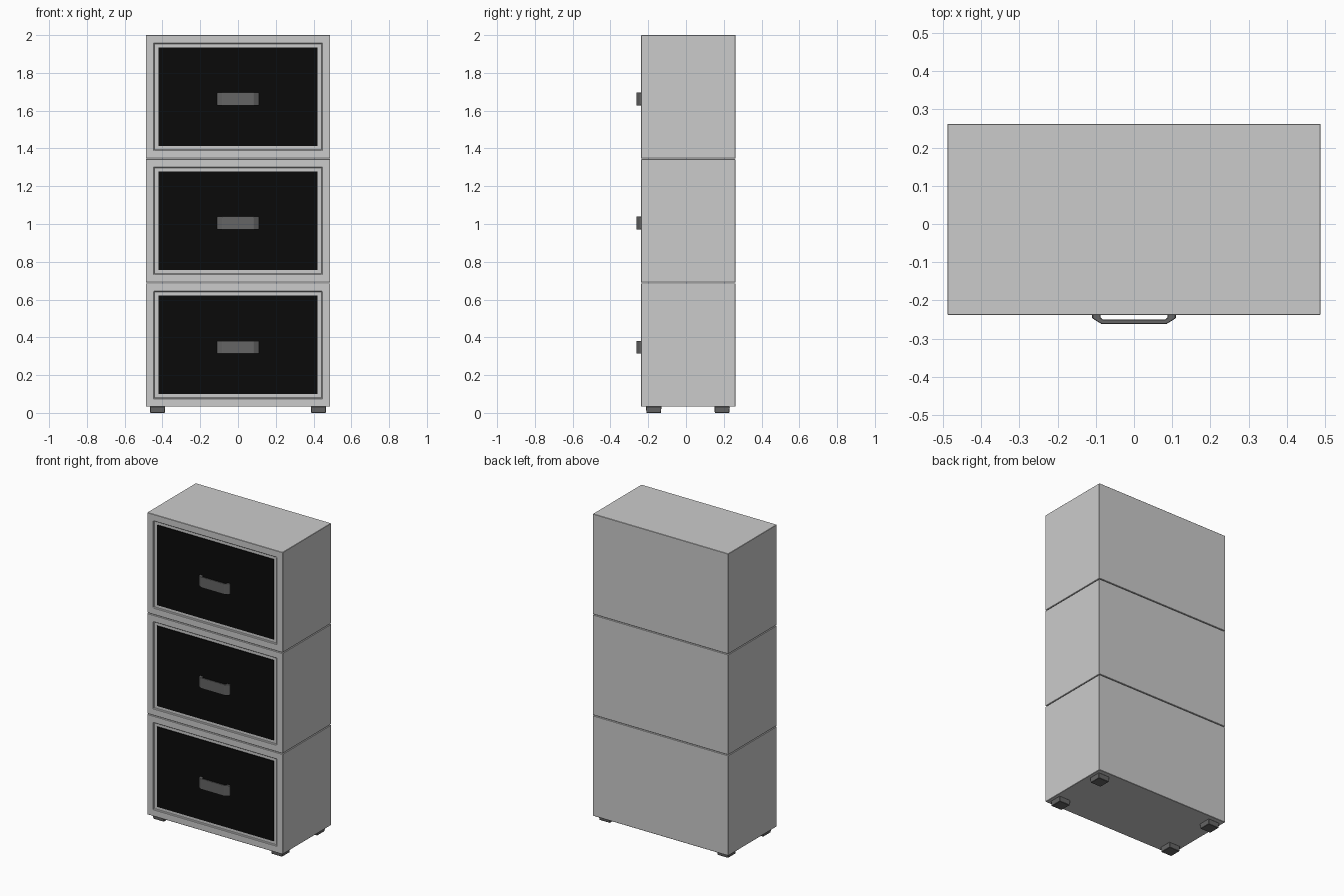
import bpy, bmesh

if "Cube" in bpy.data.objects:
    bpy.data.objects.remove(bpy.data.objects["Cube"])

HALF_W, FRONT, BACK = 0.488, -0.238, 0.262
BASE, PITCH, HEIGHT = 0.033, 0.657, 0.653
MID_Y = (FRONT + BACK) / 2

black = bpy.data.materials.new("black_panel")
black.diffuse_color = (0.003, 0.003, 0.003, 1)
black.use_nodes = True
black.node_tree.nodes["Principled BSDF"].inputs["Base Color"].default_value = black.diffuse_color
dark = bpy.data.materials.new("dark_metal")
dark.diffuse_color = (0.13, 0.13, 0.13, 1)
dark.use_nodes = True
dark.node_tree.nodes["Principled BSDF"].inputs["Base Color"].default_value = dark.diffuse_color


def finish(bm, name, mat=None, bevel=0):
    bmesh.ops.recalc_face_normals(bm, faces=bm.faces)
    me = bpy.data.meshes.new(name)
    bm.to_mesh(me)
    bm.free()
    ob = bpy.data.objects.new(name, me)
    bpy.context.collection.objects.link(ob)
    if mat:
        me.materials.append(mat)
    if bevel:
        mod = ob.modifiers.new("edge_bevel", "BEVEL")
        mod.width = bevel
        mod.segments = 1
    return ob


def box(x0, x1, y0, y1, z0, z1):
    bm = bmesh.new()
    bmesh.ops.create_cube(bm, size=1)
    for v in bm.verts:
        v.co = ((x0 + x1) / 2 + v.co.x * (x1 - x0),
                (y0 + y1) / 2 + v.co.y * (y1 - y0),
                (z0 + z1) / 2 + v.co.z * (z1 - z0))
    return bm


# Handle outline seen from above, right half
outer = [(0.110, -0.233), (0.110, -0.246), (0.084, -0.262)]
inner = [(0.080, -0.250), (0.087, -0.246), (0.087, -0.233)]
half = outer + inner


def handle(name, z0, z1):
    bm = bmesh.new()
    rings = []
    for z in (z0, z1):
        rings.append([[bm.verts.new((s * x, y, z)) for x, y in half] for s in (1, -1)])
    for (right, left) in rings:
        for side in (right, left):
            bm.faces.new((side[0], side[1], side[4], side[5]))
            bm.faces.new((side[1], side[2], side[3], side[4]))
        bm.faces.new((right[2], left[2], left[3], right[3]))
    for s in (0, 1):
        a, b = rings[0][s], rings[1][s]
        for i in (0, 1, 3, 4, 5):
            j = (i + 1) % 6
            bm.faces.new((a[i], a[j], b[j], b[i]))
    for i in (2, 3):
        bm.faces.new((rings[0][0][i], rings[0][1][i], rings[1][1][i], rings[1][0][i]))
    return finish(bm, name, dark, 0.002)


for n, level in enumerate(("lower", "middle", "upper")):
    z0 = BASE + n * PITCH
    z1 = z0 + HEIGHT

    # Cabinet module with a shallow recess in its front
    bm = box(-HALF_W, HALF_W, FRONT, BACK, z0, z1)
    front = min(bm.faces, key=lambda f: f.calc_center_median().y)
    bmesh.ops.inset_region(bm, faces=[front], thickness=0.062)
    rim = bmesh.ops.inset_region(bm, faces=[front], thickness=0.002)
    for v in front.verts:
        v.co.y += 0.008
    finish(bm, level + "_cabinet", None, 0.002)

    # Black drawer front, set in the recess
    finish(box(-0.42, 0.42, FRONT + 0.002, FRONT + 0.012, z0 + 0.067, z1 - 0.065),
           level + "_drawer_front", black)

    # Pull handle
    mid = (z0 + z1) / 2 - 0.012
    handle(level + "_handle", mid - 0.034, mid + 0.034)

# Tapered feet
for sx, side in ((1, "right"), (-1, "left")):
    for cy, end in ((MID_Y - 0.183, "front"), (MID_Y + 0.179, "back")):
        cx = sx * 0.426
        bm = box(cx - 0.041, cx + 0.041, cy - 0.041, cy + 0.041, 0, BASE + 0.001)
        bottom = min(bm.faces, key=lambda f: f.calc_center_median().z)
        for v in bottom.verts:
            v.co.x = cx + (v.co.x - cx) * 0.94
            v.co.y = cy + (v.co.y - cy) * 0.94
        finish(bm, f"{end}_{side}_foot", dark, 0.002)
